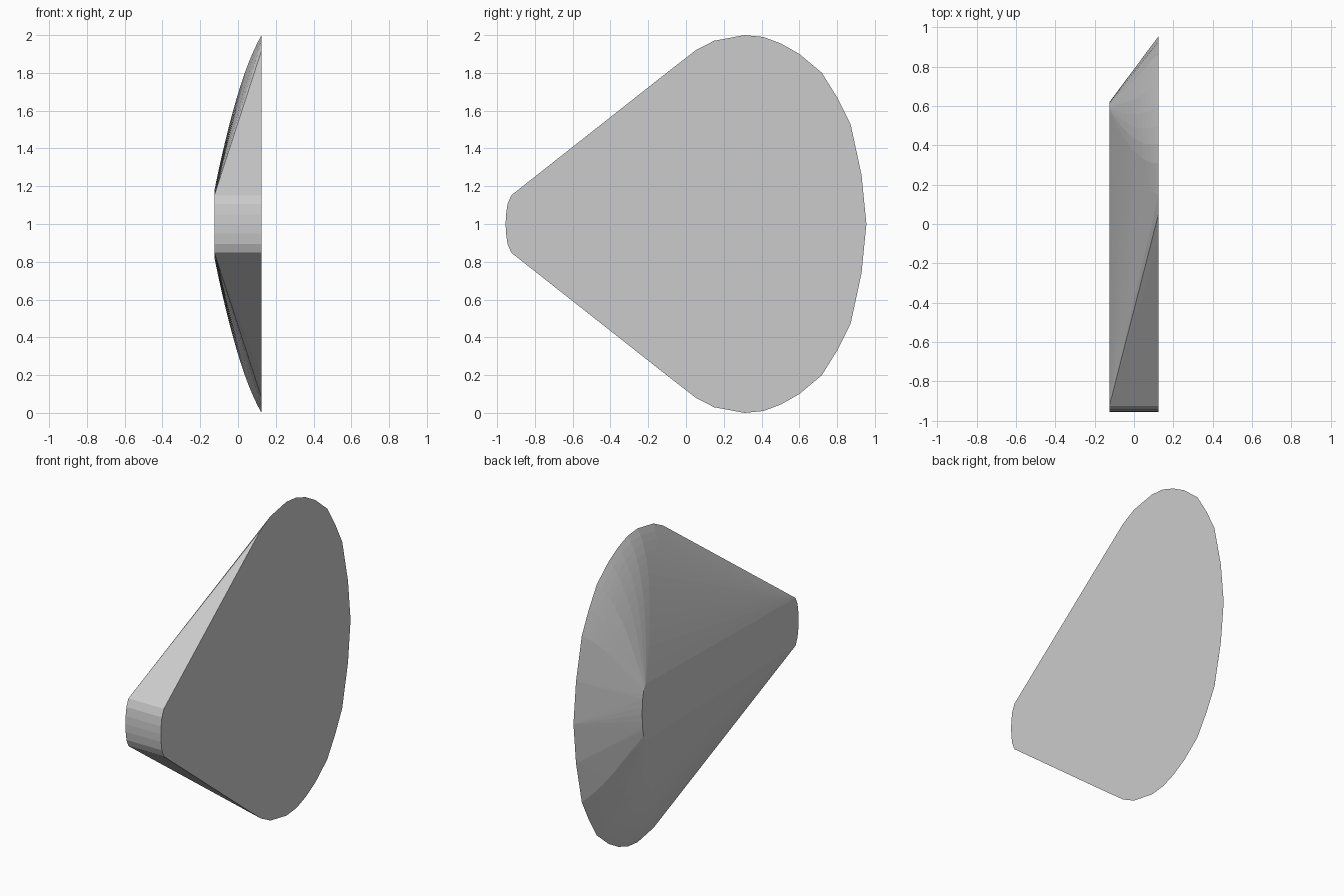
import bpy, bmesh

if "Cube" in bpy.data.objects:
    bpy.data.objects.remove(bpy.data.objects["Cube"])

HALF_T = 0.125      # half thickness along x
MID_Z = 1.0
SECTIONS = 12

# Upper half of the wide end: (offset from its centre / length, height / half width)
WIDE_ARC = [(-0.80, 0.62), (-0.62, 0.81), (-0.40, 0.92), (-0.25, 0.97), (0.0, 1.0),
            (0.155, 0.99), (0.30, 0.955), (0.45, 0.90), (0.635, 0.80), (0.76, 0.67),
            (0.87, 0.53), (0.96, 0.26), (1.0, 0.0)]
# Upper half of the narrow end: (y, height above the middle)
NARROW_ARC = [(-0.925, 0.152), (-0.945, 0.105), (-0.953, 0.05), (-0.955, 0.0)]

bm = bmesh.new()


def add_mirrored(x, y, h):
    for s in ((1, -1) if h else (1,)):
        bm.verts.new((x, y, MID_Z + s * h))


# Narrow end keeps its size through the thickness
for x in (-HALF_T, HALF_T):
    for y, h in NARROW_ARC:
        add_mirrored(x, y, h)

# Wide end swells from a small arc on the left to the full outline on the right
for i in range(SECTIONS + 1):
    t = i / SECTIONS
    width = 0.18 + 1.22 * t - 0.40 * t * t
    length = 0.04 + 0.605 * (width - 0.18) / 0.82
    centre = 0.62 + 0.335 * t - length
    for u, v in WIDE_ARC:
        add_mirrored(-HALF_T + 2 * HALF_T * t, centre + u * length, v * width)

# Convex skin over all sections
res = bmesh.ops.convex_hull(bm, input=bm.verts[:])
junk = {g for g in res["geom_interior"] + res["geom_unused"]
        if isinstance(g, bmesh.types.BMVert)}
bmesh.ops.delete(bm, geom=list(junk), context='VERTS')
bmesh.ops.dissolve_limit(bm, angle_limit=0.002, verts=bm.verts[:], edges=bm.edges[:])
bmesh.ops.recalc_face_normals(bm, faces=bm.faces[:])

mesh = bpy.data.meshes.new("wedge_body")
bm.to_mesh(mesh)
bm.free()

grey = bpy.data.materials.new("light grey")
grey.diffuse_color = (0.6, 0.6, 0.6, 1)
grey.use_nodes = True
grey.node_tree.nodes["Principled BSDF"].inputs["Base Color"].default_value = grey.diffuse_color
mesh.materials.append(grey)
bpy.context.collection.objects.link(bpy.data.objects.new("wedge_body", mesh))
